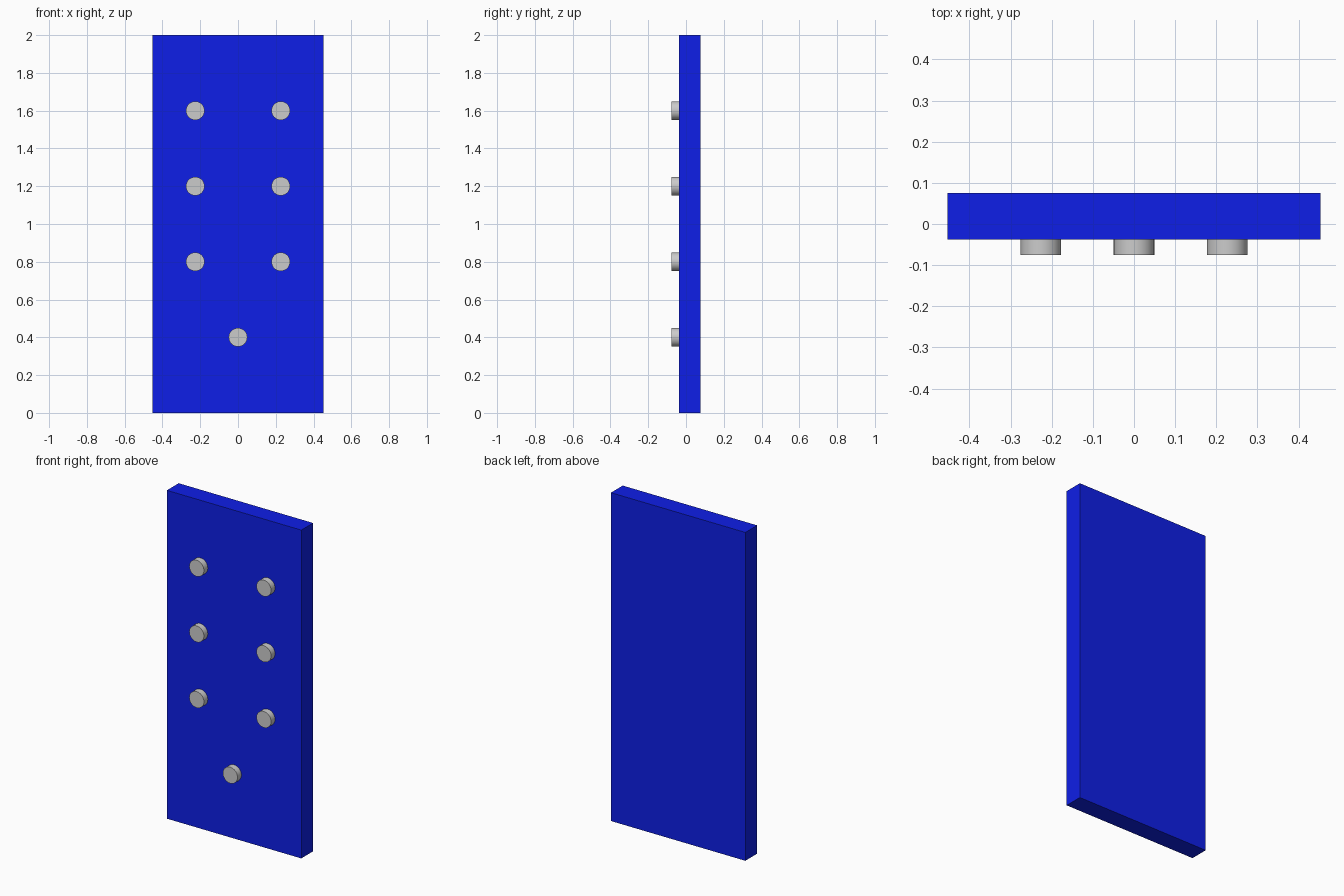
import bpy
import math

if "Cube" in bpy.data.objects:
    bpy.data.objects.remove(bpy.data.objects["Cube"])

U = 2 / 53                     # base unit: the panel is 24 x 3 x 53 units
WIDTH, DEPTH = 24 * U, 3 * U
BACK = 2 * U                   # y of the rear face
FRONT = BACK - DEPTH           # y of the panel's front face
PEG_RADIUS = 1.31 * U

blue = bpy.data.materials.new("blue")
blue.diffuse_color = (0.0045, 0.0135, 0.8, 1)
blue.use_nodes = True
blue.node_tree.nodes["Principled BSDF"].inputs["Base Color"].default_value = blue.diffuse_color

# Flat upright panel
bpy.ops.mesh.primitive_cube_add(size=1, location=(0, (FRONT + BACK) / 2, 1))
panel = bpy.context.object
panel.name = "panel"
panel.scale = (WIDTH, DEPTH, 2)
bpy.ops.object.transform_apply(location=False, rotation=False, scale=True)
panel.data.materials.append(blue)


def add_peg(name, x, z):
    """Short round peg standing out of the panel's front face."""
    bpy.ops.mesh.primitive_cylinder_add(
        vertices=32, radius=PEG_RADIUS, depth=U,
        location=(x, FRONT - U / 2, z), rotation=(math.pi / 2, 0, 0))
    bpy.context.object.name = name
    bpy.ops.object.shade_smooth_by_angle(angle=math.radians(30))


# Three pairs of pegs above a single centred one
add_peg("peg_bottom", 0, 0.4)
for row, z in enumerate((0.8, 1.2, 1.6), 1):
    for side, x in (("left", -6 * U), ("right", 6 * U)):
        add_peg(f"peg_{side}_{row}", x, z)
